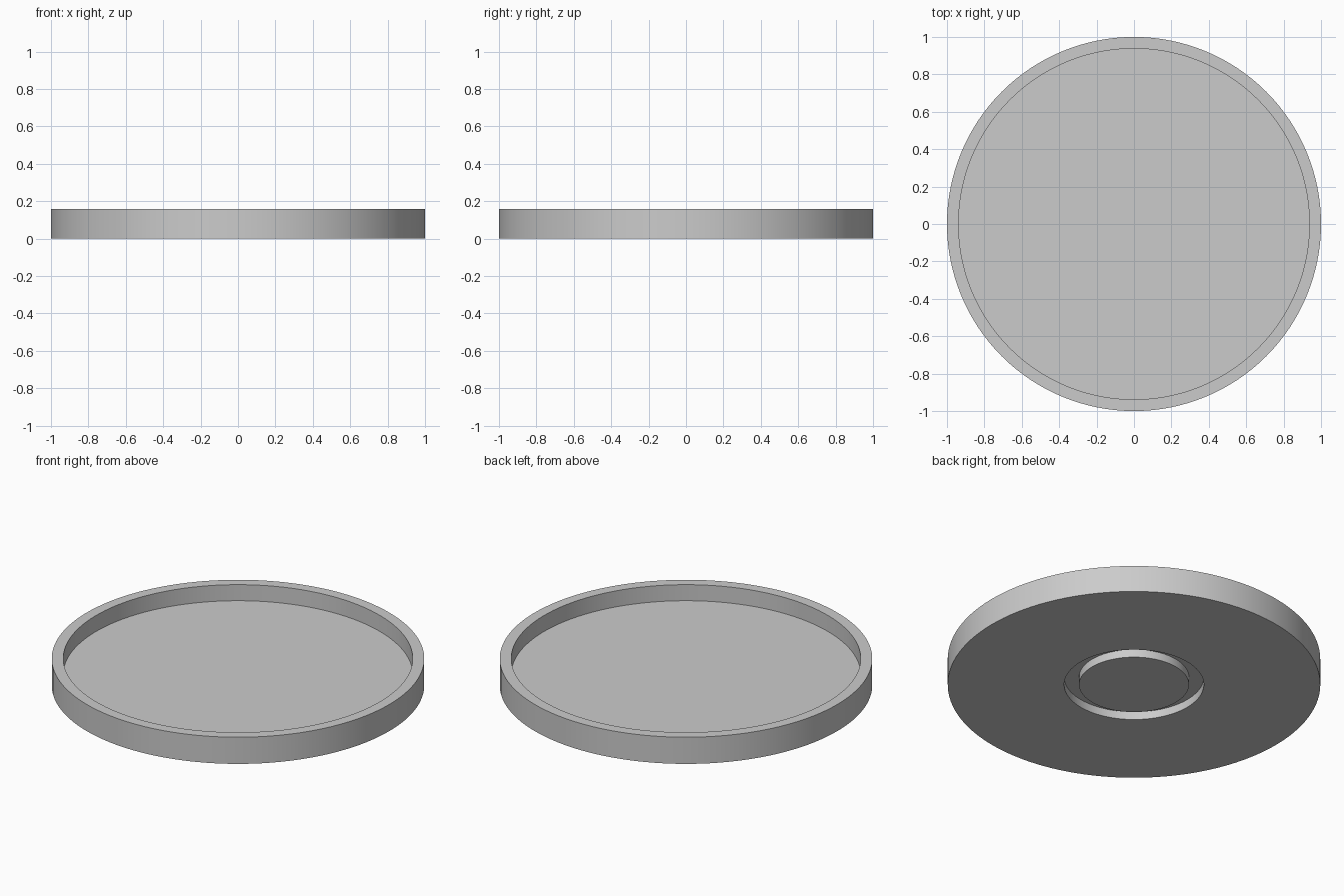
import bpy, bmesh, math

SEGMENTS = 128

cube = bpy.data.objects.get("Cube")
if cube:
    bpy.data.objects.remove(cube, do_unlink=True)

grey = bpy.data.materials.new("light_grey")
grey.use_nodes = True
colour = (0.6, 0.6, 0.6, 1)
grey.diffuse_color = colour
grey.node_tree.nodes["Principled BSDF"].inputs["Base Color"].default_value = colour

# Sizes of the tray and of the ring groove in its underside
radius, height = 1.0, 0.158
inner_radius, floor_z = 0.938, 0.063
groove_inner, groove_outer, groove_depth = 0.295, 0.375, 0.047

# Half section from the centre of the underside round to the centre of the floor
profile = [
    (0, 0), (groove_inner, 0), (groove_inner, groove_depth),
    (groove_outer, groove_depth), (groove_outer, 0), (radius, 0),
    (radius, height), (inner_radius, height), (inner_radius, floor_z), (0, floor_z),
]

# Turn the section about z
bm = bmesh.new()
verts = [bm.verts.new((r, 0, z)) for r, z in profile]
edges = [bm.edges.new(pair) for pair in zip(verts, verts[1:])]
bmesh.ops.spin(bm, geom=verts + edges, cent=(0, 0, 0), axis=(0, 0, 1),
               angle=math.tau, steps=SEGMENTS)
bmesh.ops.remove_doubles(bm, verts=bm.verts, dist=0.0001)
bmesh.ops.recalc_face_normals(bm, faces=bm.faces)

mesh = bpy.data.meshes.new("round_tray")
bm.to_mesh(mesh)
bm.free()
mesh.materials.append(grey)
tray = bpy.data.objects.new("round_tray", mesh)
bpy.context.collection.objects.link(tray)

# Smooth walls with crisp rims
bpy.ops.object.select_all(action="DESELECT")
tray.select_set(True)
bpy.context.view_layer.objects.active = tray
bpy.ops.object.shade_smooth_by_angle(angle=math.radians(30))
